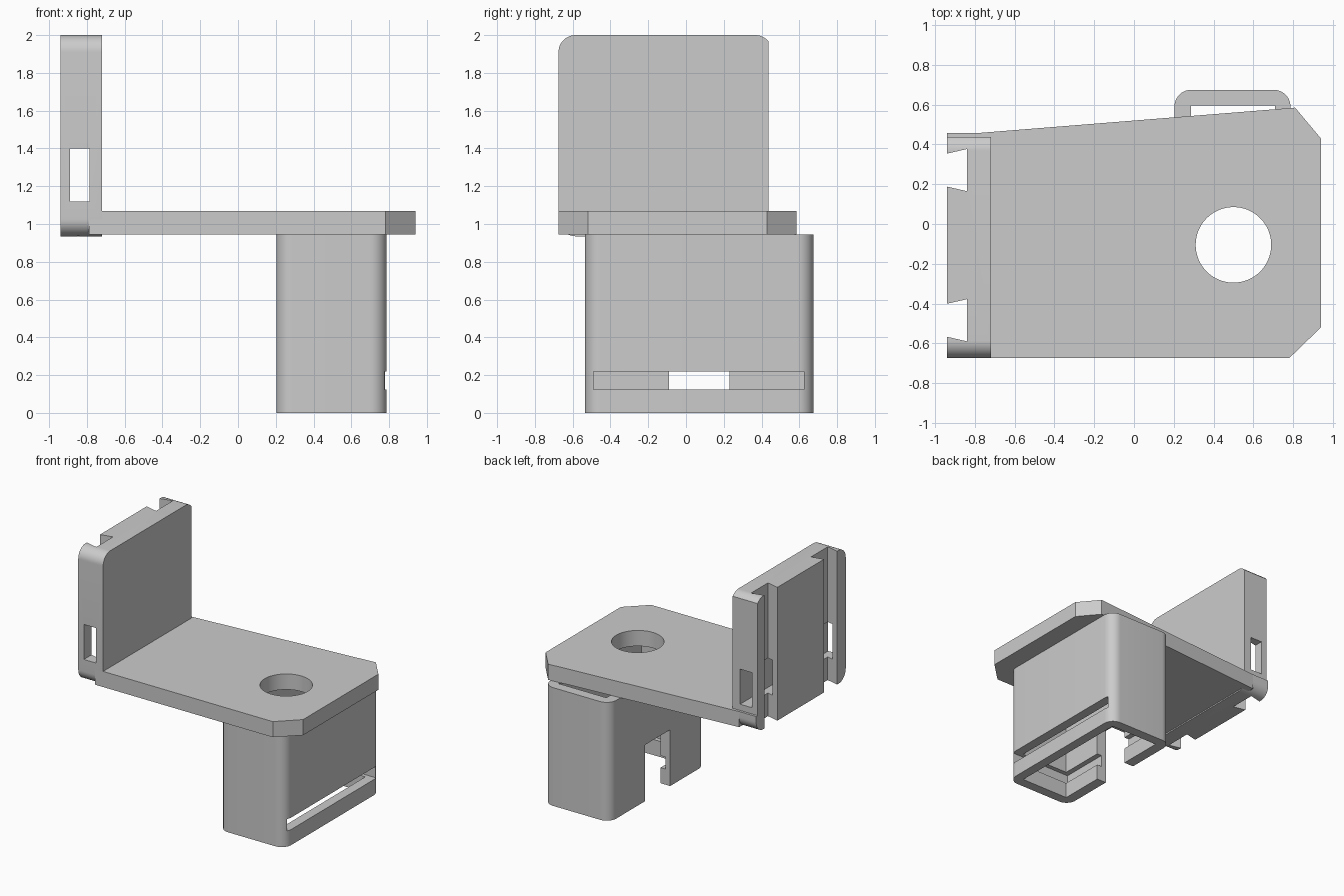
import bpy, bmesh, math

cube = bpy.data.objects.get("Cube")
if cube:
    bpy.data.objects.remove(cube, do_unlink=True)

grey = bpy.data.materials.new("plain grey")
grey.use_nodes = True
COLOUR = (0.6, 0.6, 0.6, 1)
grey.diffuse_color = COLOUR
grey.node_tree.nodes["Principled BSDF"].inputs["Base Color"].default_value = COLOUR


def prism(name, outline, axis, low, high):
    """Extrude a 2D outline along an axis from low to high."""
    place = {"x": lambda a, b, h: (h, a, b),
             "y": lambda a, b, h: (a, h, b),
             "z": lambda a, b, h: (a, b, h)}[axis]
    bm = bmesh.new()
    base = bm.faces.new([bm.verts.new(place(a, b, low)) for a, b in outline])
    grown = bmesh.ops.extrude_face_region(bm, geom=[base])["geom"]
    bmesh.ops.translate(bm, vec=place(0, 0, high - low),
                        verts=[v for v in grown if isinstance(v, bmesh.types.BMVert)])
    bmesh.ops.recalc_face_normals(bm, faces=bm.faces)
    mesh = bpy.data.meshes.new(name)
    bm.to_mesh(mesh)
    bm.free()
    mesh.materials.append(grey)
    obj = bpy.data.objects.new(name, mesh)
    bpy.context.collection.objects.link(obj)
    return obj


def rect(a0, a1, b0, b1):
    return [(a0, b0), (a1, b0), (a1, b1), (a0, b1)]


def arc(a, b, r, start, sweep, steps):
    return [(a + r * math.cos(math.radians(start + sweep * i / steps)),
             b + r * math.sin(math.radians(start + sweep * i / steps)))
            for i in range(steps + 1)]


def round_rect(a0, a1, b0, b1, r, steps=12):
    corners = [(a1 - r, b1 - r), (a0 + r, b1 - r), (a0 + r, b0 + r), (a1 - r, b0 + r)]
    return [p for i, (a, b) in enumerate(corners) for p in arc(a, b, r, 90 * i, 90, steps)]


def cut(obj, cutter):
    cutter.hide_render = True
    mod = obj.modifiers.new("cut", "BOOLEAN")
    mod.operation = "DIFFERENCE"
    mod.solver = "EXACT"
    mod.object = cutter
    select(obj)
    bpy.ops.object.modifier_apply(modifier=mod.name)
    bpy.data.objects.remove(cutter, do_unlink=True)


def select(obj):
    bpy.ops.object.select_all(action="DESELECT")
    obj.select_set(True)
    bpy.context.view_layer.objects.active = obj


# Upright back plate with rounded corners
upright = prism("upright_plate", round_rect(-0.675, 0.457, 0.935, 2.0, 0.09), "x", -0.94, -0.72)
cut(upright, prism("end_trim", rect(0.438, 0.6, 1.07, 2.1), "x", -1.1, -0.6))
# Two dovetail channels on its outer face
for middle in (0.271, -0.484):
    mouth, root = 0.083, 0.106
    flare = (root - mouth) / 0.1 * 0.06
    cut(upright, prism("dovetail", [(-1.0, middle - mouth + flare), (-0.84, middle - root),
                                    (-0.84, middle + root), (-1.0, middle + mouth - flare)],
                       "z", 0.8, 2.2))
# Strap tunnel running through the upright
cut(upright, prism("strap_tunnel", rect(-0.89, -0.785, 1.12, 1.4), "y", -1, 1))

# Horizontal shelf with clipped corners and a round hole
shelf = prism("shelf", [(-0.79, -0.675), (0.78, -0.675), (0.94, -0.52), (0.94, 0.43),
                        (0.81, 0.585), (-0.79, 0.457)], "z", 0.945, 1.07)
cut(shelf, prism("shelf_hole", arc(0.5, -0.105, 0.19, 0, 354.375, 63), "z", 0.8, 1.2))

# Hollow sleeve hanging below the shelf
sleeve = prism("sleeve", round_rect(0.203, 0.787, -0.535, 0.675, 0.085), "z", 0, 0.945)
cut(sleeve, prism("cavity", rect(0.287, 0.71, -0.455, 0.595), "z", -0.2, 1.2))
# Card slot through the outer wall, grooved into the others
cut(sleeve, prism("card_slot", rect(0.245, 1.0, -0.49, 0.625), "z", 0.125, 0.22))
# Doorway in the inner wall
cut(sleeve, prism("doorway", rect(-0.09, 0.23, -0.1, 0.45), "x", 0.1, 0.4))

for part in (upright, shelf, sleeve):
    select(part)
    bpy.ops.object.shade_smooth_by_angle(angle=math.radians(30))
